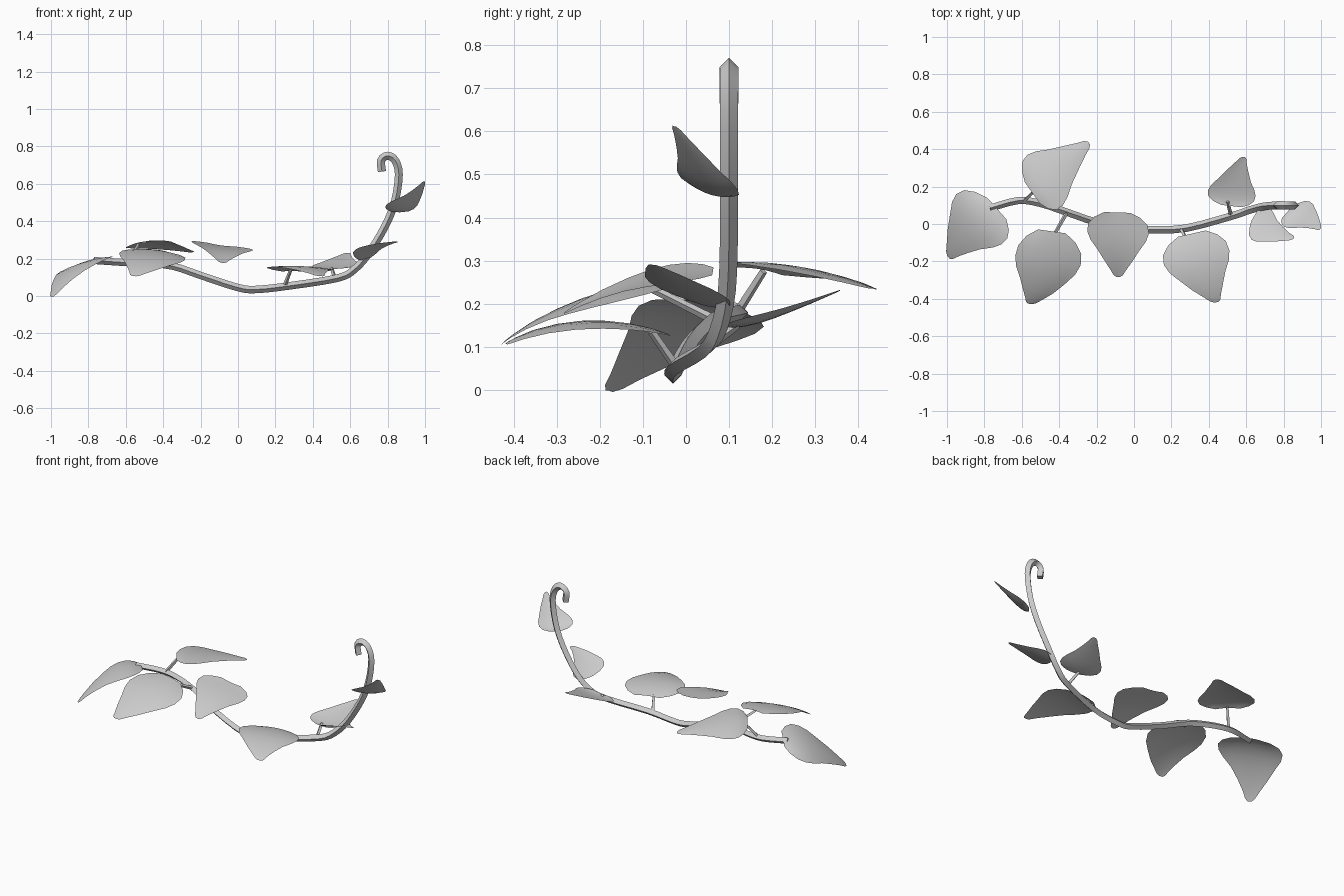
import bpy, bmesh
from mathutils import Vector

cube = bpy.data.objects.get("Cube")
if cube:
    bpy.data.objects.remove(cube, do_unlink=True)

grey = bpy.data.materials.new("plain_grey")
grey.use_nodes = True
grey.diffuse_color = (0.6, 0.6, 0.6, 1)
grey.node_tree.nodes["Principled BSDF"].inputs["Base Color"].default_value = grey.diffuse_color


def finish(name, bm, angle):
    """Turn a bmesh into a shaded, coloured object."""
    mesh = bpy.data.meshes.new(name)
    bm.to_mesh(mesh)
    bm.free()
    mesh.materials.append(grey)
    obj = bpy.data.objects.new(name, mesh)
    bpy.context.collection.objects.link(obj)
    bpy.ops.object.select_all(action='DESELECT')
    obj.select_set(True)
    bpy.context.view_layer.objects.active = obj
    bpy.ops.object.shade_smooth_by_angle(angle=angle)
    return obj


def smooth_path(points, steps):
    """Catmull-Rom curve through the points."""
    p = [Vector(q) for q in points]
    p = [p[0] * 2 - p[1]] + p + [p[-1] * 2 - p[-2]]
    path = []
    for a, b, c, d in zip(p, p[1:], p[2:], p[3:]):
        for i in range(steps):
            t = i / steps
            path.append((b * 2 + (c - a) * t + (a * 2 - b * 5 + c * 4 - d) * t**2
                         + (b * 3 - a - c * 3 + d) * t**3) / 2)
    return path + [p[-2]]


def diamond_tube(name, path, r_start, r_end):
    """Sweep a four-sided section with its ridges up, down and sideways."""
    bm = bmesh.new()
    rings = []
    last = len(path) - 1
    for i, p in enumerate(path):
        tangent = (path[min(i + 1, last)] - path[max(i - 1, 0)]).normalized()
        ref = Vector((0, 1, 0)) if abs(tangent.y) < 0.75 else Vector((1, 0, 0))
        up = tangent.cross(ref).normalized()
        side = up.cross(tangent)
        r = r_start + (r_end - r_start) * i / last
        rings.append([bm.verts.new(p + d * r) for d in (up, side, -up, -side)])
    for a, b in zip(rings, rings[1:]):
        for k in range(4):
            n = (k + 1) % 4
            bm.faces.new((a[k], a[n], b[n], b[k]))
    bm.faces.new(rings[0])
    bm.faces.new(rings[-1][::-1])
    bmesh.ops.recalc_face_normals(bm, faces=bm.faces)
    return finish(name, bm, 0.8)


# Outline of every leaf: distance along the midrib, relative half width
OUTLINE = ((-0.02, 0.42), (0.06, 0.75), (0.17, 0.96), (0.3, 1), (0.43, 0.9),
           (0.58, 0.68), (0.75, 0.46), (0.9, 0.25), (0.98, 0.15), (1.01, 0.06))
WIDEST = 0.3


def leaf(name, base, left, right, tip, arch):
    """Curved sheet through its base, two widest corners and tip."""
    base, left, right, tip = map(Vector, (base, left, right, tip))
    middle = (left + right) / 2
    half = (left - right) / 2
    bm = bmesh.new()
    rows = []
    for u, w in OUTLINE:
        # midrib: parabola through base, middle and tip
        rib = (base * (u - WIDEST) * (u - 1) / WIDEST
               + middle * u * (u - 1) / (WIDEST * (WIDEST - 1))
               + tip * u * (u - WIDEST) / (1 - WIDEST))
        row = []
        for k in range(-3, 4):
            v = k / 3
            p = rib + half * (w * v)
            p.z += arch * w * (1 - v * v)
            row.append(bm.verts.new(p))
        rows.append(row)
    for a, b in zip(rows, rows[1:]):
        for k in range(6):
            bm.faces.new((a[k], b[k], b[k + 1], a[k + 1]))
    bmesh.ops.recalc_face_normals(bm, faces=bm.faces)
    if sum(f.normal.z for f in bm.faces) < 0:
        bmesh.ops.reverse_faces(bm, faces=bm.faces)
    return finish(name, bm, 0.9)


# Main stem with a curled tip
diamond_tube("stem", smooth_path((
    (-.77, .085, .19), (-.62, .125, .18), (-.5, .11, .175), (-.35, .06, .16),
    (-.2, .01, .11), (0, -.025, .045), (.1, -.03, .035), (.28, -.022, .055),
    (.53, .045, .095), (.62, .075, .14), (.7, .095, .23), (.79, .1, .38),
    (.84, .1, .51), (.86, .1, .65), (.84, .1, .725), (.8, .1, .75),
    (.765, .1, .725), (.77, .1, .665)), 3), 0.019, 0.022)

# Short leaf stalks
for side, start, end in (
        ("back_right", (-.59, .12, .18), (-.53, .18, .275)),
        ("front_right", (-.36, .06, .165), (-.44, -.08, .235)),
        ("front_left", (.25, -.025, .055), (.28, -.08, .135)),
        ("back_left", (.52, .04, .09), (.5, .12, .15))):
    diamond_tube("stalk_" + side, [Vector(start), Vector(end)], 0.011, 0.009)

# Leaves: base, left corner, right corner, tip, arch
for name, *shape in (
        ("end_leaf", (-.74, .08, .19), (-.71, -.11, .195), (-.95, .16, .13), (-.99, -.175, .0), .015),
        ("back_right_leaf", (-.54, .17, .275), (-.57, .37, .255), (-.38, .1, .295), (-.245, .43, .235), .015),
        ("front_right_leaf", (-.44, -.05, .24), (-.285, -.22, .19), (-.635, -.17, .23), (-.555, -.425, .108), .015),
        ("middle_leaf", (-.09, .055, .275), (.08, -.05, .245), (-.25, -.04, .29), (-.085, -.28, .18), -.01),
        ("front_left_leaf", (.31, -.06, .13), (.51, -.14, .14), (.16, -.22, .155), (.44, -.415, .107), .012),
        ("back_left_leaf", (.52, .1, .15), (.395, .18, .16), (.65, .15, .17), (.585, .355, .23), -.01),
        ("lower_tip_leaf", (.65, .05, .2), (.73, .085, .22), (.63, -.085, .25), (.85, -.075, .29), -.01),
        ("upper_tip_leaf", (.82, .06, .46), (.94, .12, .465), (.82, -.02, .505), (.995, -.025, .61), -.015)):
    leaf(name, *shape)
